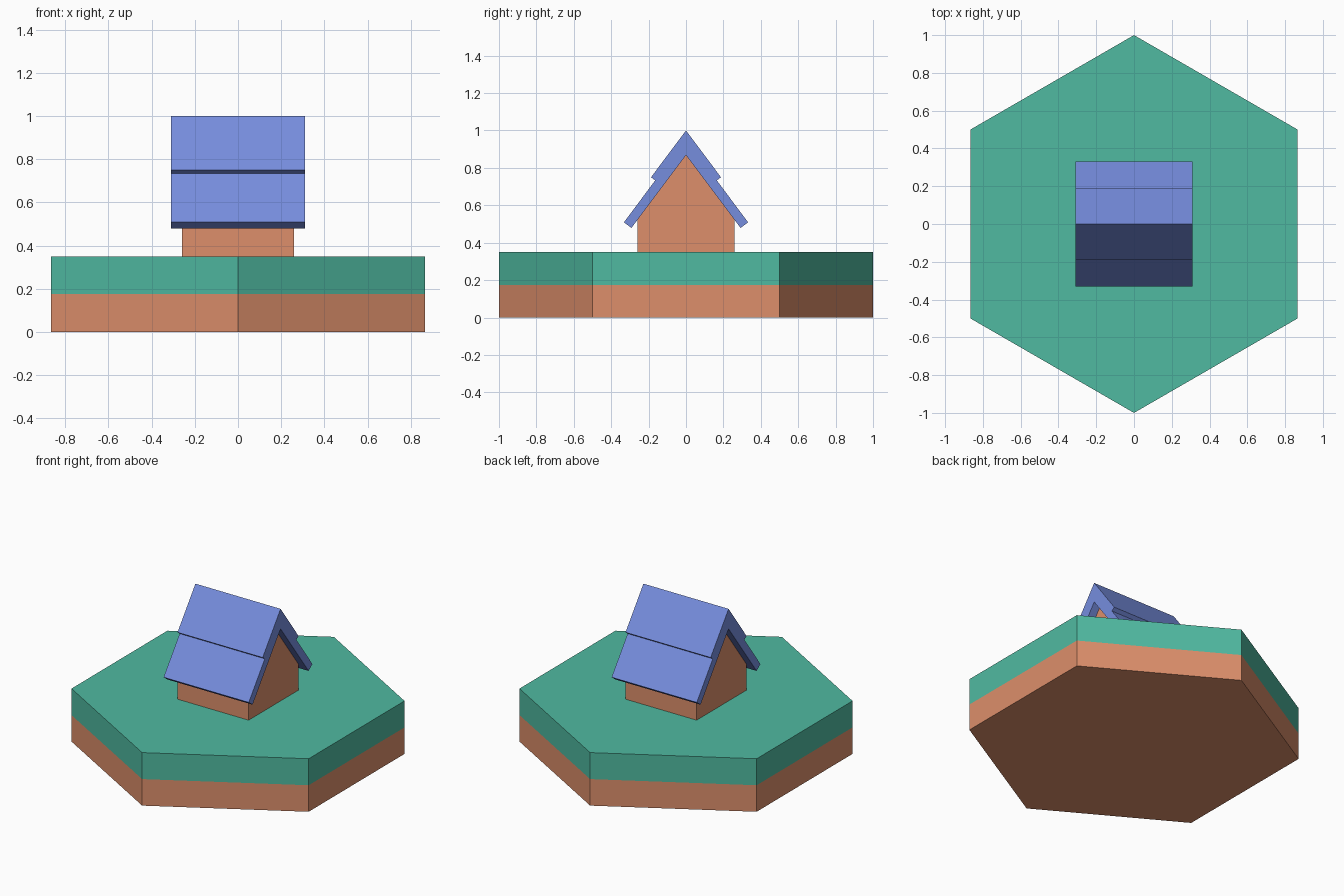
import bpy, bmesh, math

if "Cube" in bpy.data.objects:
    bpy.data.objects.remove(bpy.data.objects["Cube"])


def material(name, rgb):
    lin = [((c / 255 + 0.055) / 1.055) ** 2.4 for c in rgb]
    m = bpy.data.materials.new(name)
    m.diffuse_color = (*lin, 1)
    m.use_nodes = True
    m.node_tree.nodes["Principled BSDF"].inputs["Base Color"].default_value = m.diffuse_color
    return m


GREEN = material("grass_green", (80, 186, 161))
CLAY = material("clay_orange", (221, 143, 107))
BLUE = material("roof_blue", (118, 141, 222))


def finish(name, bm, mats):
    bmesh.ops.recalc_face_normals(bm, faces=bm.faces)
    me = bpy.data.meshes.new(name)
    bm.to_mesh(me)
    bm.free()
    for m in mats:
        me.materials.append(m)
    ob = bpy.data.objects.new(name, me)
    bpy.context.collection.objects.link(ob)
    return ob


def extrude(bm, points, vec):
    face = bm.faces.new([bm.verts.new(p) for p in points])
    res = bmesh.ops.extrude_face_region(bm, geom=[face], use_keep_orig=True)
    verts = [v for v in res["geom"] if isinstance(v, bmesh.types.BMVert)]
    bmesh.ops.translate(bm, verts=verts, vec=vec)


def gable_part(name, half, half_width, mat):
    """Extrude along x a profile whose y > 0 half is given from top to bottom and back."""
    mirrored = [(-y, z) for y, z in reversed(half) if y > 0]
    bm = bmesh.new()
    extrude(bm, [(-half_width, y, z) for y, z in half + mirrored], (2 * half_width, 0, 0))
    return finish(name, bm, [mat])


# Hexagonal island tile: clay lower half, grass upper half
bm = bmesh.new()
ring = [(math.sin(k * math.pi / 3), math.cos(k * math.pi / 3), 0) for k in range(6)]
extrude(bm, ring, (0, 0, 0.35))
bmesh.ops.bisect_plane(bm, geom=bm.verts[:] + bm.edges[:] + bm.faces[:],
                       plane_co=(0, 0, 0.175), plane_no=(0, 0, 1))
for f in bm.faces:
    f.material_index = 0 if f.calc_center_median().z > 0.175 else 1
finish("island_tile", bm, [GREEN, CLAY])

# House body with gable ends
gable_part("house_walls", [(0, 0.868), (0.259, 0.523), (0.259, 0.35)], 0.259, CLAY)

# Stepped roof: upper course over a thinner lower course
t_up, t_low = 0.028, 0.05
up, low = (0.187, 0.75), (0.332, 0.509)
half_roof = [(0, 1.0), up, (up[0] - 0.8 * t_up, up[1] - 0.6 * t_up),
             low, (low[0] - 0.8 * t_low, low[1] - 0.6 * t_low)]
bm = bmesh.new()
profile = half_roof + [(0, 0.868)] + [(-y, z) for y, z in reversed(half_roof) if y > 0]
extrude(bm, [(-0.311, y, z) for y, z in profile], (0.622, 0, 0))
finish("roof", bm, [BLUE])
